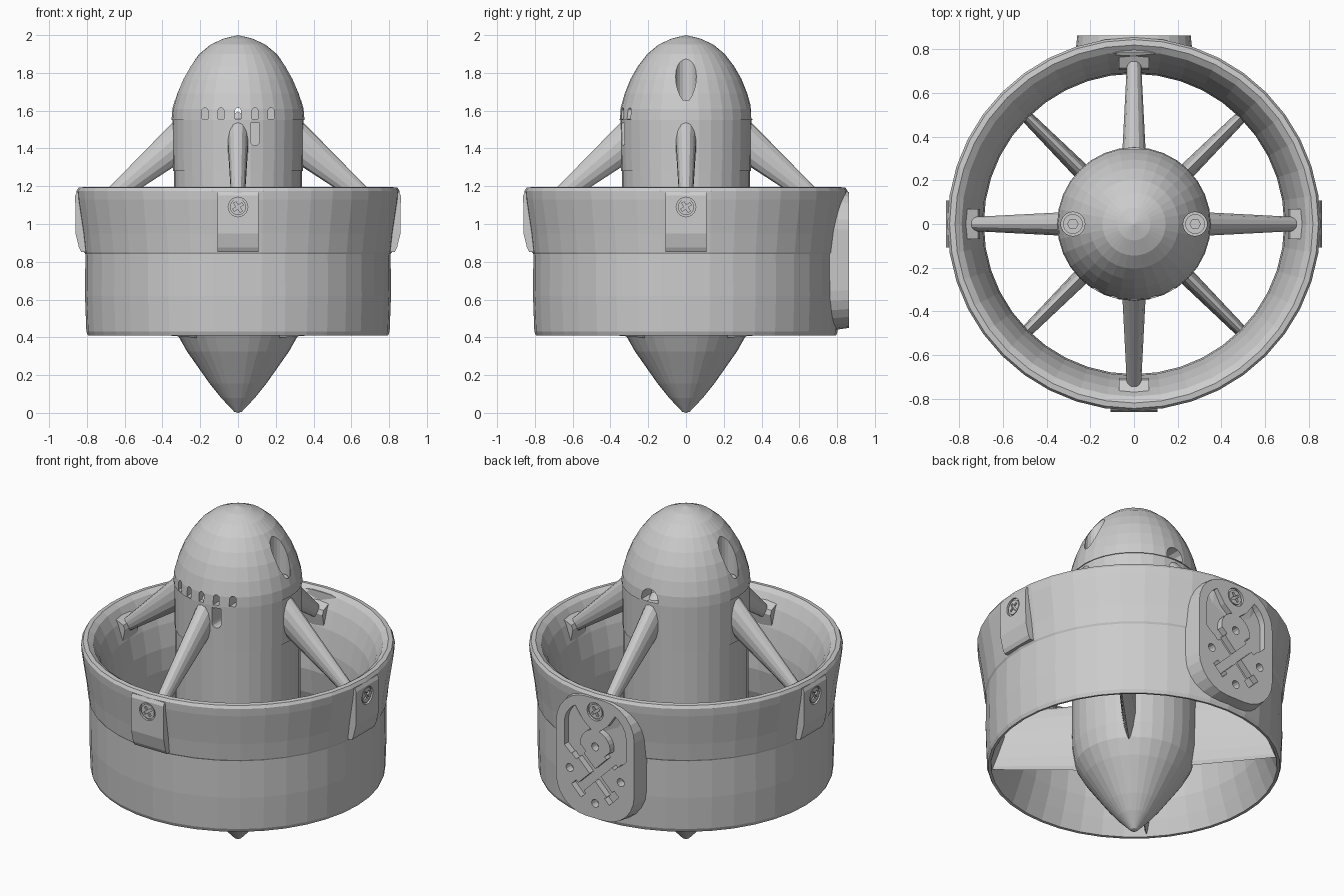
import bpy, bmesh
from math import sin, cos, pi, sqrt, radians
from mathutils import Matrix

if "Cube" in bpy.data.objects:
    bpy.data.objects.remove(bpy.data.objects["Cube"])


def make(name, verts, faces, angle=0):
    """Mesh object, built with its radial direction along +x, then turned about z."""
    bm = bmesh.new()
    vs = [bm.verts.new(v) for v in verts]
    for f in faces:
        bm.faces.new([vs[i] for i in f])
    bmesh.ops.remove_doubles(bm, verts=bm.verts, dist=1e-5)
    bmesh.ops.recalc_face_normals(bm, faces=bm.faces)
    bm.transform(Matrix.Rotation(radians(angle), 4, 'Z'))
    me = bpy.data.meshes.new(name)
    bm.to_mesh(me)
    bm.free()
    ob = bpy.data.objects.new(name, me)
    bpy.context.collection.objects.link(ob)
    return ob


def lathe(name, prof, segs, closed=False):
    n = len(prof)
    verts = [(r * cos(2 * pi * s / segs), r * sin(2 * pi * s / segs), z)
             for s in range(segs) for r, z in prof]
    faces = [(s * n + i, (s + 1) % segs * n + i,
              (s + 1) % segs * n + (i + 1) % n, s * n + (i + 1) % n)
             for s in range(segs) for i in range(n if closed else n - 1)]
    return make(name, verts, faces)


def loft(name, a, b, angle=0):
    n = len(a)
    faces = [(i, (i + 1) % n, n + (i + 1) % n, n + i) for i in range(n)]
    faces += [tuple(range(n)), tuple(range(n, 2 * n))]
    return make(name, a + b, faces, angle)


def radial(name, pts, x0, x1, angle=0):
    """Outline in (sideways, z) extruded along the radius."""
    return loft(name, [(x0, y, z) for y, z in pts], [(x1, y, z) for y, z in pts], angle)


def arc(cy, cz, r, a0, a1, n):
    return [(cy + r * cos(radians(a0 + (a1 - a0) * i / n)),
             cz + r * sin(radians(a0 + (a1 - a0) * i / n))) for i in range(n + 1)]


def circle(cy, cz, r, n=20):
    return arc(cy, cz, r, 0, 360, n)[:-1]


def arch(y, w, z0, z1):
    return [(y - w, z0), (y + w, z0)] + arc(y, z1 - w, w, 0, 180, 6)


def bar(cy, cz, length, w, deg):
    c, s = cos(radians(deg)), sin(radians(deg))
    return [(cy + u * c - v * s, cz + u * s + v * c)
            for u, v in ((-length, -w), (length, -w), (length, w), (-length, w))]


def cut(ob, *cutters):
    for c in cutters:
        c.hide_render = True
        m = ob.modifiers.new("cut", 'BOOLEAN')
        m.operation, m.solver, m.object = 'DIFFERENCE', 'EXACT', c
        bpy.context.view_layer.update()
        me = bpy.data.meshes.new_from_object(ob.evaluated_get(bpy.context.evaluated_depsgraph_get()))
        ob.modifiers.clear()
        ob.data = me
        bpy.data.objects.remove(c)


def cross_screw(name, x, angle):
    head = radial(name, circle(0, 1.09, .043), x - .05, x, angle)
    cut(head, *[radial("slot", bar(0, 1.09, .03, .007, d), x - .02, x + .02, angle)
                for d in (35, 125)])


# duct ring: flared inlet, narrow throat, thin trailing edge
lathe("duct", [(.795, .41), (.803, .43), (.81, .62), (.808, .84), (.814, .85), (.825, .95),
               (.84, 1.05), (.852, 1.13), (.855, 1.175), (.845, 1.192), (.82, 1.195),
               (.79, 1.175), (.755, 1.11), (.72, 1.01), (.695, .88), (.688, .75),
               (.71, .6), (.745, .5), (.78, .412)], 40, True)

# hub: tail cone with motor body, collar, dome
lathe("hub_body", [(0, 0), (.02, .006), (.09, .08), (.15, .155), (.21, .24), (.27, .325),
                   (.318, .41), (.335, .5), (.34, .62), (.34, 1.29), (0, 1.29)], 32)
collar = lathe("hub_collar", [(0, 1.28), (.345, 1.28), (.347, 1.55), (0, 1.55)], 32)
dome = lathe("hub_dome", [(0, 1.55), (.352, 1.55), (.347, 1.61), (.325, 1.69), (.295, 1.765),
                          (.255, 1.835), (.205, 1.9), (.145, 1.95), (.075, 1.982), (0, 2)], 32)

# dome openings: front vents, rear port, bolt bores
vents = [radial("vent", arch(y, .016, 1.555, 1.615), -.5 if y == 0 else .2, .5, -90)
         for y in (-.175, -.09, 0, .09, .175)]
port = radial("port", arch(0, .055, 1.556, 1.63), .25, .5, 90)
bores = [loft("bore", [(x, y, 1.605) for x, y in circle(s * .28, 0, .055)],
              [(x, y, 2.1) for x, y in circle(s * .28, 0, .055)]) for s in (-1, 1)]
cut(dome, *vents, port, *bores)
cut(collar, radial("key", [(.115, 1.535), (.065, 1.535)] + arc(.09, 1.44, .025, 180, 360, 6),
                   .25, .5, -90))

# hex bolts inside the bores
for side, s in (("left", -1), ("right", 1)):
    c = circle(s * .28, 0, .045)
    bolt = loft("dome_bolt_" + side, [(x, y, 1.59) for x, y in c], [(x, y, 1.645) for x, y in c])
    h = circle(s * .28, 0, .024, 6)
    cut(bolt, loft("hex", [(x, y, 1.615) for x, y in h], [(x, y, 1.7) for x, y in h]))


def section(x, zc, half, w, tail):
    """Strut cross-section; tail > 0 sharpens the lower edge."""
    pts = []
    for i in range(14):
        t = 2 * pi * i / 14 + pi / 2
        k = 1 if sin(t) > 0 else 1 - tail * sin(t) ** 2
        pts.append((x, w * cos(t) * k, zc + half * sin(t)))
    return pts


# four sloping upper struts with inner end tabs
for i in range(4):
    a = i * 90
    loft(f"upper_strut_{i}", section(.29, 1.465, .13, .057, 0),
         section(.745, 1.085, .045, .033, 0), a)
    tab = [(.785, 1.145), (.715, 1.115), (.705, 1.09), (.73, .96), (.76, .96)]
    loft(f"strut_tab_{i}", [(x, -.068, z) for x, z in tab], [(x, .068, z) for x, z in tab], a)

# four lower stator vanes on the diagonals
for i in range(4):
    loft(f"lower_vane_{i}", section(.27, .6, .205, .042, .5),
         section(.782, .6, .175, .026, .5), 45 + i * 90)

# three outer screw pads
for name, a in (("right", 0), ("left", 180), ("front", 270)):
    p = [(.8, .853), (.83, .853), (.842, .875), (.86, .95), (.862, 1.15), (.852, 1.17), (.8, 1.17)]
    pad = loft("pad_" + name, [(x, -.108, z) for x, z in p], [(x, .108, z) for x, z in p], a)
    cut(pad, radial("sink", circle(0, 1.09, .052), .848, .9, a))
    cross_screw("pad_screw_" + name, .857, a)

# rear mounting plate, its base wrapped onto the duct
out = []
for cy, cz, a0 in ((.06, .97, 0), (-.06, .97, 90), (-.06, .65, 180), (.06, .65, 270)):
    out += arc(cy, cz, .2, a0, a0 + 90, 6)
base = [(sqrt(.79 ** 2 - (y * 1.05) ** 2), y * 1.05, .81 + (z - .81) * 1.03) for y, z in out]
plate = loft("mount_plate", base, [(.863, y, z) for y, z in out], 90)
cutters = [radial("sink", circle(0, 1.09, .054), .848, .9, 90)]
for s in (-1, 1):
    pocket = (arc(.06, .97, .145, 60, 0, 6) + [(.205, .84), (.16, .8)]
              + arc(0, .88, .1, -35, 75, 8) + [(.08, 1.02)])
    cutters.append(radial("pocket", [(s * y, z) for y, z in pocket], .825, .9, 90))
    cutters.append(radial("cross", bar(0, .71, .15, .026, 45 * s), .825, .9, 90))
    for dz in (-.11, .11):
        cutters.append(radial("end", bar(s * .11, .71 + dz, .045, .022, -45 * s * (1 if dz > 0 else -1)),
                              .825, .9, 90))
for y, z in ((0, .88), (.17, .71), (-.17, .71), (0, .54)):
    cutters.append(radial("hole", circle(y, z, .024, 12), .815, .9, 90))
cut(plate, *cutters)
cross_screw("plate_screw", .859, 90)
